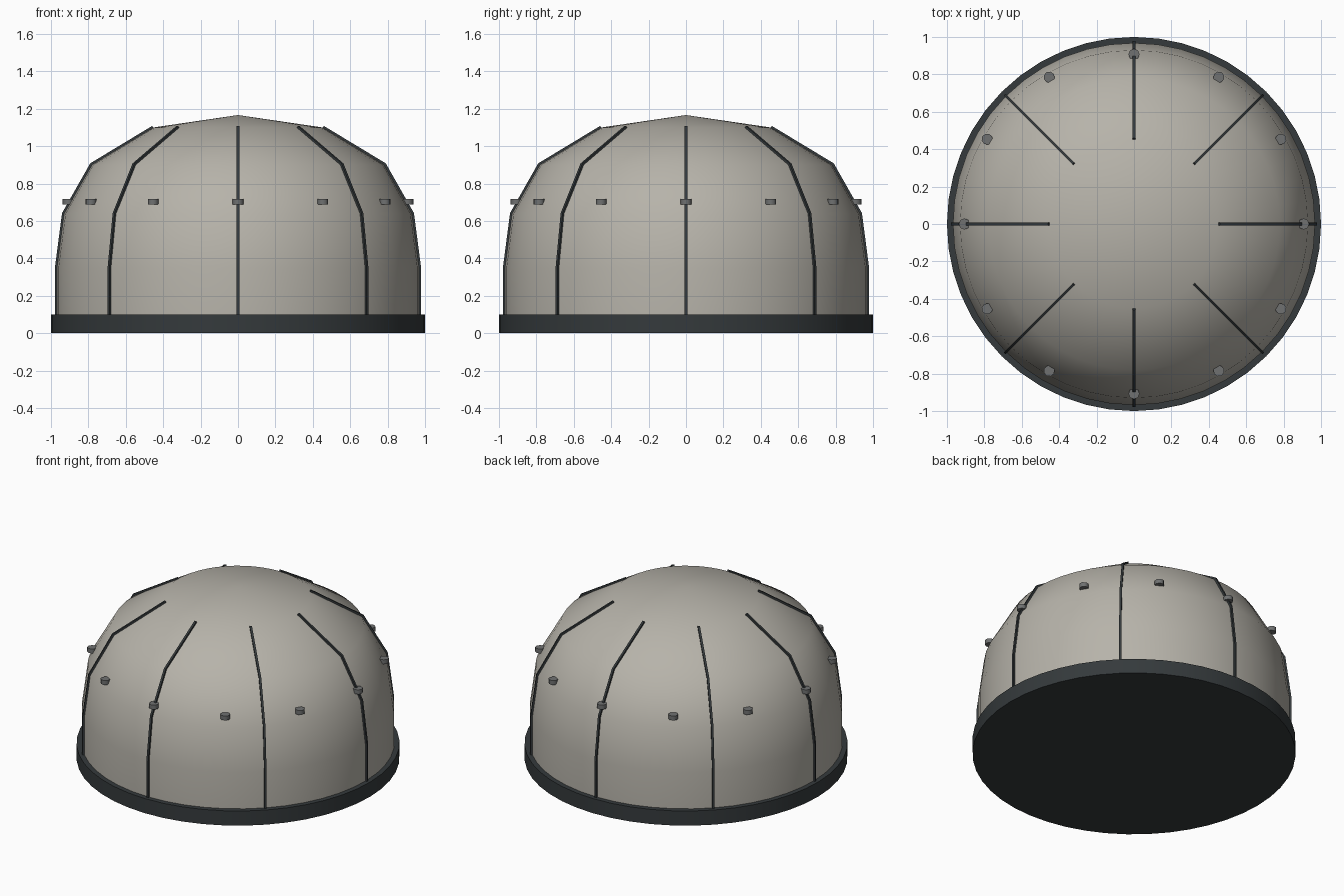
import bpy, bmesh, math
from mathutils import Matrix, Vector

if "Cube" in bpy.data.objects:
    bpy.data.objects.remove(bpy.data.objects["Cube"])


def material(name, rgb):
    m = bpy.data.materials.new(name)
    m.diffuse_color = (*rgb, 1)
    m.use_nodes = True
    m.node_tree.nodes["Principled BSDF"].inputs["Base Color"].default_value = m.diffuse_color
    return m


SHELL = material("shell_grey", (0.47, 0.45, 0.40))
DARK = material("dark_metal", (0.035, 0.042, 0.045))
STUD = material("stud_metal", (0.16, 0.165, 0.165))


def make_object(name, bm, mat, angle):
    bmesh.ops.recalc_face_normals(bm, faces=bm.faces)
    me = bpy.data.meshes.new(name)
    bm.to_mesh(me)
    bm.free()
    me.materials.append(mat)
    ob = bpy.data.objects.new(name, me)
    bpy.context.collection.objects.link(ob)
    bpy.ops.object.select_all(action='DESELECT')
    bpy.context.view_layer.objects.active = ob
    ob.select_set(True)
    bpy.ops.object.shade_smooth_by_angle(angle=math.radians(angle))
    return ob


def lathe(name, profile, mat, angle, sides=48):
    bm = bmesh.new()
    vs = [bm.verts.new((r, 0, z)) for r, z in profile]
    es = [bm.edges.new(p) for p in zip(vs, vs[1:])]
    bmesh.ops.spin(bm, geom=vs + es, axis=(0, 0, 1), cent=(0, 0, 0),
                   steps=sides, angle=math.tau)
    bmesh.ops.remove_doubles(bm, verts=bm.verts, dist=1e-4)
    return make_object(name, bm, mat, angle)


# Base disc
lathe("base_ring", [(0, 0), (1, 0), (1, 0.1), (0, 0.1)], DARK, 30)

# Faceted-profile dome
DOME = [(0.968, 0.09), (0.968, 0.348), (0.93, 0.638), (0.78, 0.90), (0.45, 1.10), (0, 1.166)]
lathe("dome", DOME, SHELL, 60)

# Eight panel seams: thin square strips following the dome profile
SEAM = [(0.972, 0.09), (0.972, 0.35), (0.934, 0.64), (0.785, 0.903), (0.455, 1.102)]
HALF = 0.007
for i in range(8):
    bm = bmesh.new()
    rot = Matrix.Rotation(i * math.pi / 4, 4, 'Z')
    loops = []
    for k, (r, z) in enumerate(SEAM):
        a, b = SEAM[max(k - 1, 0)], SEAM[min(k + 1, len(SEAM) - 1)]
        n = Vector((b[1] - a[1], a[0] - b[0])).normalized() * HALF
        loops.append([bm.verts.new(rot @ Vector((r + s * n.x, t * HALF, z + s * n.y)))
                      for s, t in ((1, -1), (1, 1), (-1, 1), (-1, -1))])
    for p, q in zip(loops, loops[1:]):
        for j in range(4):
            bm.faces.new((p[j], p[(j + 1) % 4], q[(j + 1) % 4], q[j]))
    bm.faces.new(loops[0])
    bm.faces.new(loops[-1])
    make_object(f"panel_seam_{i + 1}", bm, DARK, 30)

# Twelve studs around the dome
for i in range(12):
    bm = bmesh.new()
    bmesh.ops.create_cone(bm, cap_ends=True, segments=8, radius1=0.03, radius2=0.03, depth=0.03,
                          matrix=Matrix.Rotation(i * math.pi / 6, 4, 'Z')
                          @ Matrix.Translation((0.907, 0, 0.702)))
    make_object(f"stud_{i + 1}", bm, STUD, 50)
